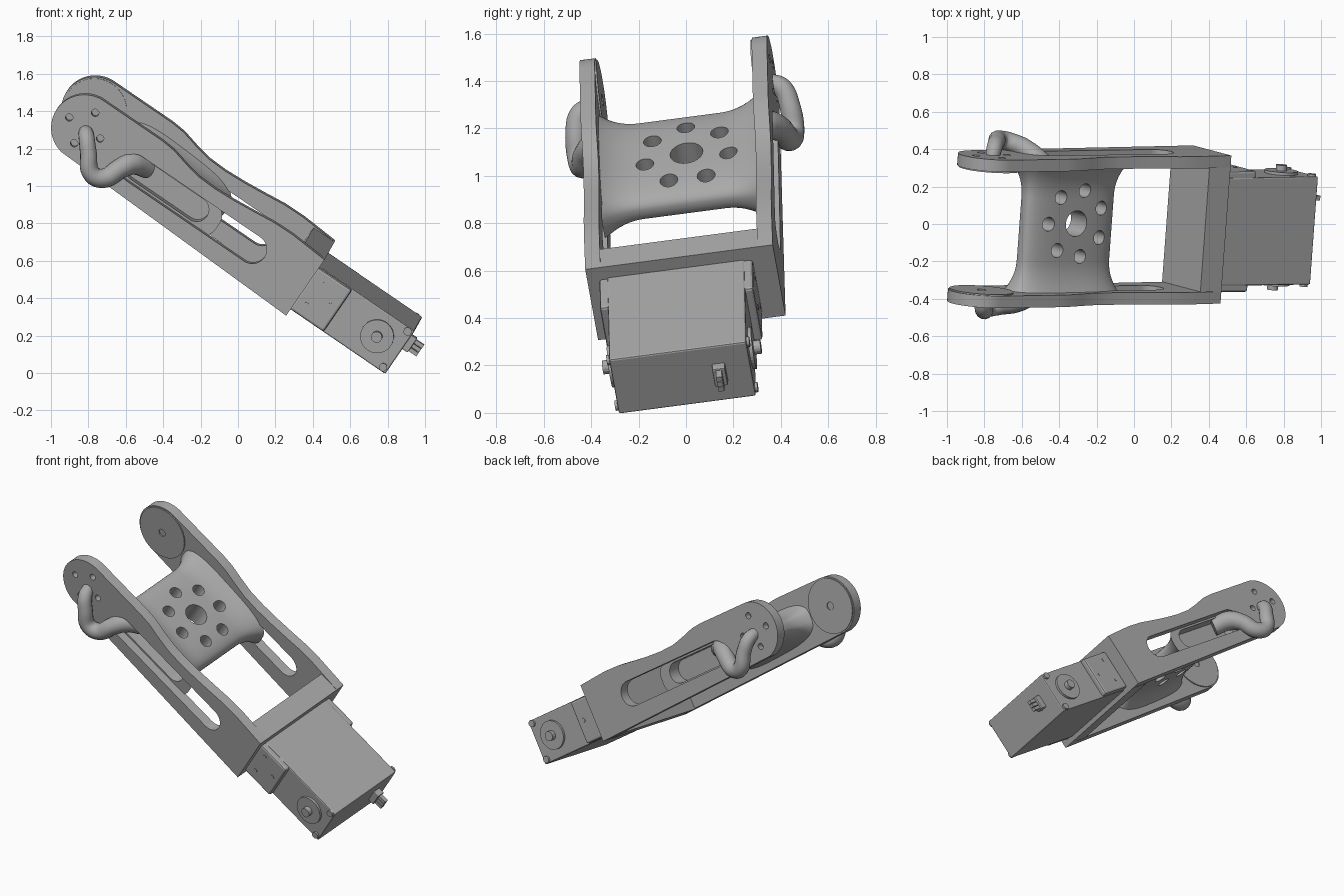
import bpy, bmesh, math
from mathutils import Vector, Matrix

cube = bpy.data.objects.get("Cube")
if cube:
    bpy.data.objects.remove(cube, do_unlink=True)

# Tilted frame: x runs along the arm, y across it, z out of its top
across = Vector((.073, .989, .130)).normalized()
along = Vector((.826, .013, -.564))
along = (along - across * along.dot(across)).normalized()
up = along.cross(across)
FRAME = Matrix((along, across, up)).transposed().to_4x4()
FRAME.translation = Vector((0, 0, .8)) - across * .012 + along * .01

gray = bpy.data.materials.new("plain gray")
gray.use_nodes = True
gray.diffuse_color = (.4, .4, .4, 1)
gray.node_tree.nodes["Principled BSDF"].inputs["Base Color"].default_value = (.4, .4, .4, 1)


def add(name, bm, smooth=False):
    bmesh.ops.recalc_face_normals(bm, faces=bm.faces)
    mesh = bpy.data.meshes.new(name)
    bm.to_mesh(mesh)
    bm.free()
    mesh.materials.append(gray)
    obj = bpy.data.objects.new(name, mesh)
    bpy.context.collection.objects.link(obj)
    obj.matrix_world = FRAME
    if smooth:
        finish(obj)
    return obj


def finish(obj, angle=35):
    bpy.ops.object.select_all(action='DESELECT')
    obj.select_set(True)
    bpy.context.view_layer.objects.active = obj
    bpy.ops.object.shade_smooth_by_angle(angle=math.radians(angle))


def prism(name, outline, y0, y1):
    """Extrude an x/z outline across the arm."""
    bm = bmesh.new()
    face = bm.faces.new([bm.verts.new((x, y0, z)) for x, z in outline])
    ext = bmesh.ops.extrude_face_region(bm, geom=[face])["geom"]
    bmesh.ops.translate(bm, vec=(0, y1 - y0, 0),
                        verts=[g for g in ext if isinstance(g, bmesh.types.BMVert)])
    return add(name, bm)


def arc(cx, cz, r, a0, a1, n):
    steps = [math.radians(a0 + (a1 - a0) * i / n) for i in range(n + 1)]
    return [(cx + r * math.cos(a), cz + r * math.sin(a)) for a in steps]


def disc(name, x, z, r, y0, y1, n=32):
    return prism(name, arc(x, z, r, 0, 360 - 360 / n, n - 1), y0, y1)


def stadium(x0, x1, z, r):
    return arc(x0, z, r, 90, 270, 16) + arc(x1, z, r, -90, 90, 16)


def box(name, x, y, z, bevel=0):
    bm = bmesh.new()
    bmesh.ops.create_cube(bm, size=1)
    for v in bm.verts:
        v.co = [lo + (c + .5) * (hi - lo) for c, (lo, hi) in zip(v.co, (x, y, z))]
    if bevel:
        bmesh.ops.bevel(bm, geom=bm.edges[:], offset=bevel, segments=2,
                        affect='EDGES', profile=.5)
    return add(name, bm)


def cut(obj, cutters):
    for c in cutters:
        mod = obj.modifiers.new("cut", 'BOOLEAN')
        mod.operation, mod.solver, mod.object = 'DIFFERENCE', 'EXACT', c
    dg = bpy.context.evaluated_depsgraph_get()
    mesh = bpy.data.meshes.new_from_object(obj.evaluated_get(dg))
    obj.modifiers.clear()
    obj.data = mesh
    for c in cutters:
        bpy.data.objects.remove(c, do_unlink=True)


# Side plates with round ends, a waisted top edge, slot and screw holes
EYE_X, EYE_Z = -.98, .02
outline = arc(EYE_X, EYE_Z, .18, 88, 262, 28) + [
    (.476, -.203), (.476, .163), (.26, .178), (.14, .176), (.02, .163), (-.1, .152),
    (-.22, .146), (-.33, .15), (-.42, .168), (-.52, .193), (-.6, .2)]
for side, s in (("front", -1), ("back", 1)):
    plate = prism(side + "_plate", outline, s * .335, s * .4)
    cutters = [prism("slot_cutter", stadium(-.64, .125, -.01, .078), s * .3, s * .45)]
    for dx, dz in ((-.1, 0), (.1, 0), (0, -.1), (0, .1)):
        cutters.append(disc("hole_cutter", EYE_X + dx, EYE_Z + dz, .02, s * .36, s * .45, 16))
    cut(plate, cutters)
    finish(plate, 20)

    # Pivot pad on the inner face
    pad = disc(side + "_pivot_pad", EYE_X, EYE_Z, .172, s * .328, s * .34, 40)
    cut(pad, [disc("hole_cutter", EYE_X, EYE_Z, .025, s * .3, s * .337, 20)])
    finish(pad)

    # Bent hook running from the pivot into the slot
    curve = bpy.data.curves.new(side + "_hook", 'CURVE')
    curve.dimensions, curve.bevel_depth, curve.bevel_resolution = '3D', .045, 5
    curve.resolution_u, curve.use_fill_caps = 8, True
    path = [(-.97, .37, .01, .8), (-.945, .43, -.01, .95), (-.89, .456, -.07, 1),
            (-.81, .455, -.155, 1.1), (-.745, .44, -.14, 1.15), (-.7, .41, -.05, 1.2),
            (-.66, .36, .005, 1.4), (-.58, .29, .02, 1.3)]
    spline = curve.splines.new('BEZIER')
    spline.bezier_points.add(len(path) - 1)
    for p, (x, y, z, r) in zip(spline.bezier_points, path):
        p.co, p.radius = (x, s * y, z), r
        p.handle_left_type = p.handle_right_type = 'AUTO'
    temp = bpy.data.objects.new("hook_path", curve)
    bpy.context.collection.objects.link(temp)
    bm = bmesh.new()
    bm.from_mesh(temp.evaluated_get(bpy.context.evaluated_depsgraph_get()).to_mesh())
    bpy.data.objects.remove(temp, do_unlink=True)
    add(side + "_hook", bm, True)

# Saddle web: lofted rounded section that flares into both plates
bm = bmesh.new()
rings = []
for i in range(33):
    y = -.345 + .69 * i / 32
    flare = max(0, (abs(y) - .17) / .175) ** 2.2
    a, b = .295 + .06 * flare, .075 + .055 * flare
    ring = []
    for k in range(48):
        t = math.tau * k / 48
        c, d = math.cos(t), math.sin(t)
        x = math.copysign(abs(c) ** .6, c) * a
        z = math.copysign(abs(d) ** .7, d) * b
        ring.append(bm.verts.new((x - .45, y, z - .005 - .05 * x)))
    rings.append(ring)
for r0, r1 in zip(rings, rings[1:]):
    for k in range(48):
        j = (k + 1) % 48
        bm.faces.new((r0[k], r0[j], r1[j], r1[k]))
bm.faces.new(rings[0])
bm.faces.new(rings[-1])
web = add("saddle_web", bm)


def upright(x, y, r):
    b = bmesh.new()
    bmesh.ops.create_cone(b, cap_ends=True, segments=24, radius1=r, radius2=r, depth=.6,
                          matrix=Matrix.Translation((x, y, 0)))
    return add("hole_cutter", b)


# Large centre hole with a ring of seven, and a pocket behind each slot
cutters = [upright(-.432, .03, .07)]
for k in range(7):
    t = math.tau * k / 7 + math.pi
    cutters.append(upright(-.432 + .183 * math.cos(t), .03 + .183 * math.sin(t), .038))
for s in (-1, 1):
    cutters.append(prism("pocket_cutter", stadium(-.62, -.24, -.01, .066), s * .26, s * .5))
cut(web, cutters)
finish(web, 40)

# Cross block joining the plates
box("cross_block", (.34, .476), (-.34, .34), (-.203, .163))

# Motor body with corner screws and output discs
box("motor_body", (.47, 1.09), (-.315, .27), (-.175, .106), .008)
for side, s, face in (("front", -1, -.315), ("back", 1, .27)):
    box(side + "_bracket", (.47, .69), sorted((face - s * .02, face + s * .035)),
        (-.17, .102), .012)
    for x, z in ((.53, -.1), (.53, .05), (.64, -.03)):
        disc(side + "_bracket_screw", x, z, .013, face, face + s * .038, 12)
    disc(side + "_output_disc", .94, -.03, .09, face, face + s * .015)
    disc(side + "_output_hub", .94, -.03, .03, face, face + s * .045, 16)
    for z in (-.15, .085):
        disc(side + "_corner_screw", 1.06, z, .022, face, face + s * .012, 12)

# Cable plug on the motor's end
box("plug_base", (1.08, 1.13), (.11, .165), (-.075, .015), .005)
for z in (-.056, -.03, -.004):
    box("plug_pin", (1.125, 1.18), (.125, .15), (z - .011, z + .011))
